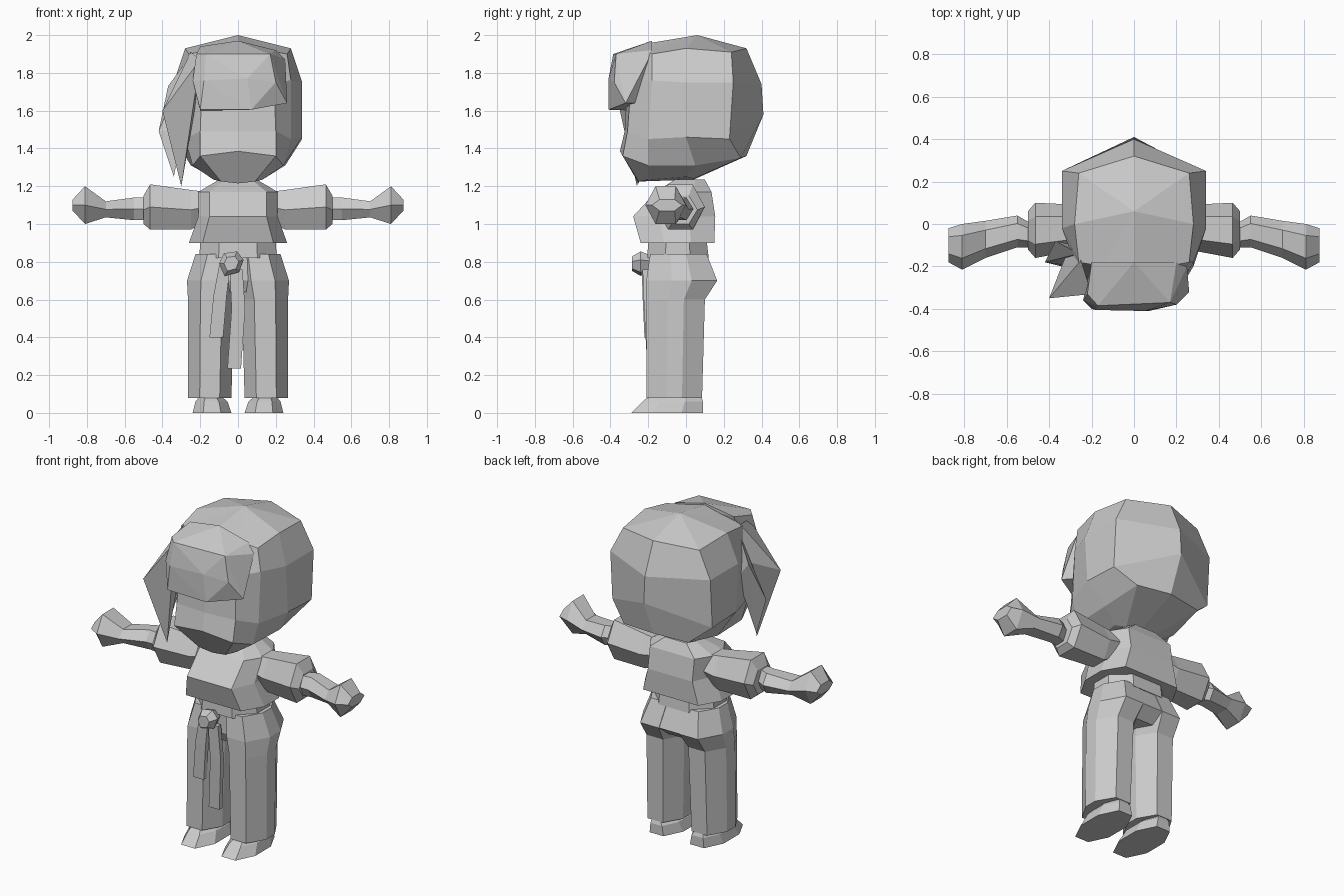
import bpy, bmesh


def finish(name, bm):
    bmesh.ops.recalc_face_normals(bm, faces=bm.faces)
    me = bpy.data.meshes.new(name)
    bm.to_mesh(me)
    bm.free()
    ob = bpy.data.objects.new(name, me)
    bpy.context.collection.objects.link(ob)
    return ob


def loft(name, rings, flip=1, apex=None):
    """Skin closed rings of equal count; flip=-1 mirrors across x; apex closes the first ring."""
    bm = bmesh.new()
    loops = [[bm.verts.new((flip * p[0], p[1], p[2])) for p in r] for r in rings]
    n = len(loops[0])
    for a, b in zip(loops, loops[1:]):
        for i in range(n):
            j = (i + 1) % n
            bm.faces.new((a[i], a[j], b[j], b[i]))
    if apex:
        tip = bm.verts.new(apex)
        for i in range(n):
            bm.faces.new((tip, loops[0][i], loops[0][(i + 1) % n]))
    else:
        bm.faces.new(loops[0])
    bm.faces.new(loops[-1])
    return finish(name, bm)


def hull(name, pts):
    bm = bmesh.new()
    for p in pts:
        bm.verts.new(p)
    bmesh.ops.convex_hull(bm, input=bm.verts)
    junk = [v for v in bm.verts if not v.link_faces]
    bmesh.ops.delete(bm, geom=junk, context='VERTS')
    return finish(name, bm)


def octo(u0, u1, v0, v1, cu=0.27, cv=0.3):
    """Chamfered rectangle outline as (u, v) pairs."""
    a, b = (u1 - u0) * cu, (v1 - v0) * cv
    return [(u0 + a, v0), (u1 - a, v0), (u1, v0 + b), (u1, v1 - b),
            (u1 - a, v1), (u0 + a, v1), (u0, v1 - b), (u0, v0 + b)]


def hexa(u0, u1, v0, v1):
    m = (v0 + v1) / 2
    a = (u1 - u0) * 0.25
    return [(u0, m), (u0 + a, v0), (u1 - a, v0), (u1, m), (u1 - a, v1), (u0 + a, v1)]


def stack(name, secs, flip=1, **kw):
    """Sections (x0, x1, y0, y1, z) stacked upward."""
    return loft(name, [[(u, v, s[4]) for u, v in octo(*s[:4], **kw)] for s in secs], flip)


def along_x(name, secs, flip):
    """Hexagonal sections (x, y0, y1, z0, z1) running sideways."""
    return loft(name, [[(s[0], u, v) for u, v in hexa(*s[1:])] for s in secs], flip)


# Head: half rings from back centre round to front centre, mirrored
half = [
    [(0, .32, 1.93), (.26, .24, 1.91), (.28, 0, 1.93), (.26, -.18, 1.90), (.15, -.2, 1.92), (0, -.21, 1.955)],
    [(0, .40, 1.74), (.34, .25, 1.75), (.34, -.02, 1.75), (.28, -.18, 1.76), (.19, -.29, 1.75), (0, -.31, 1.75)],
    [(0, .41, 1.58), (.34, .23, 1.45), (.34, 0, 1.46), (.28, -.2, 1.45), (.2, -.31, 1.49), (0, -.325, 1.49)],
    [(0, .32, 1.36), (.22, .29, 1.35), (.25, .05, 1.31), (.24, -.2, 1.31), (.2, -.335, 1.36), (0, -.35, 1.385)],
    [(0, .04, 1.235), (.09, .04, 1.24), (.14, 0, 1.25), (.13, -.2, 1.235), (.09, -.25, 1.225), (0, -.25, 1.215)],
]
loft("head", [h + [(-x, y, z) for x, y, z in reversed(h[1:-1])] for h in half], apex=(0, .06, 2.0))

# Fringe and side locks
hull("fringe", [(-.2, -.18, 1.94), (0, -.18, 1.97), (.2, -.18, 1.92), (-.22, -.33, 1.9), (-.17, -.385, 1.9),
                (.17, -.37, 1.9), (-.24, -.36, 1.76), (-.18, -.405, 1.76), (.05, -.41, 1.77), (.2, -.38, 1.75),
                (-.2, -.4, 1.605), (.07, -.41, 1.605), (.26, -.32, 1.64), (-.2, -.27, 1.6), (.2, -.25, 1.64),
                (.25, -.2, 1.87)])
hull("side_lock_front", [(-.25, -.17, 1.91), (-.2, -.33, 1.87), (-.4, -.35, 1.6),
                         (-.23, -.25, 1.6), (-.31, -.12, 1.72), (-.30, -.26, 1.2)])
hull("side_lock_rear", [(-.26, -.14, 1.88), (-.37, -.08, 1.73), (-.42, -.18, 1.49),
                        (-.29, -.2, 1.5), (-.28, -.1, 1.62), (-.34, -.2, 1.25)])

# Torso, waist and seat
stack("shirt", [(-.26, .26, -.24, .15, .9), (-.21, .21, -.28, .155, 1.04),
                (-.21, .21, -.16, .135, 1.17), (-.1, .1, -.06, .1, 1.235)], cu=.14, cv=.32)
stack("belt", [(-.205, .205, -.205, .12, .82), (-.2, .2, -.2, .11, .91)], cu=.25)
stack("seat", [(-.1, .1, -.15, .09, .64), (-.12, .12, -.18, .163, .7),
               (-.12, .12, -.18, .108, .838)], cu=.05, cv=.05)

for side, s in (("right", 1), ("left", -1)):
    # Sleeves and arms
    along_x(side + "_sleeve", [(.17, -.11, .09, 1.01, 1.17), (.25, -.12, .09, .97, 1.18),
                               (.465, -.16, .1, .97, 1.21), (.5, -.12, .06, 1.0, 1.15)], s)
    along_x(side + "_arm", [(.48, -.11, .0, 1.02, 1.14), (.55, -.11, .04, 1.02, 1.14),
                            (.7, -.16, .015, 1.035, 1.12), (.81, -.215, 0, 1.0, 1.2),
                            (.875, -.18, -.02, 1.07, 1.13)], s)
    # Trousers and feet
    stack(side + "_trouser", [(.035, .265, -.21, .085, .08), (.02, .265, -.21, .1, .6),
                              (-.005, .27, -.21, .165, .7), (-.01, .225, -.19, .11, .84)], s, cv=.36)
    stack(side + "_foot", [(.035, .24, -.29, .09, 0), (.055, .225, -.23, .09, .06),
                           (.085, .205, -.2, .08, .085)], s)

# Belt knot and hanging ribbons
knot = [(-.035, -.065), (.04, -.045), (.065, .02), (.03, .065), (-.04, .055), (-.065, 0)]
hull("belt_knot", [(-.035 + u * k, y, .79 + v * k) for u, v in knot
                   for k, y in ((.6, -.285), (1, -.24), (.7, -.19))])


def ribbon(name, path):
    loft(name, [[(x - w, y, z), (x + w, y, z), (x + w, y + .03, z), (x - w, y + .03, z)]
                for x, y, z, w in path])


ribbon("short_ribbon", [(-.07, -.235, .78, .03), (-.095, -.23, .62, .035), (-.115, -.22, .4, .036)])
ribbon("long_ribbon", [(-.01, -.23, .76, .034), (.002, -.222, .55, .036), (-.02, -.205, .235, .036)])
